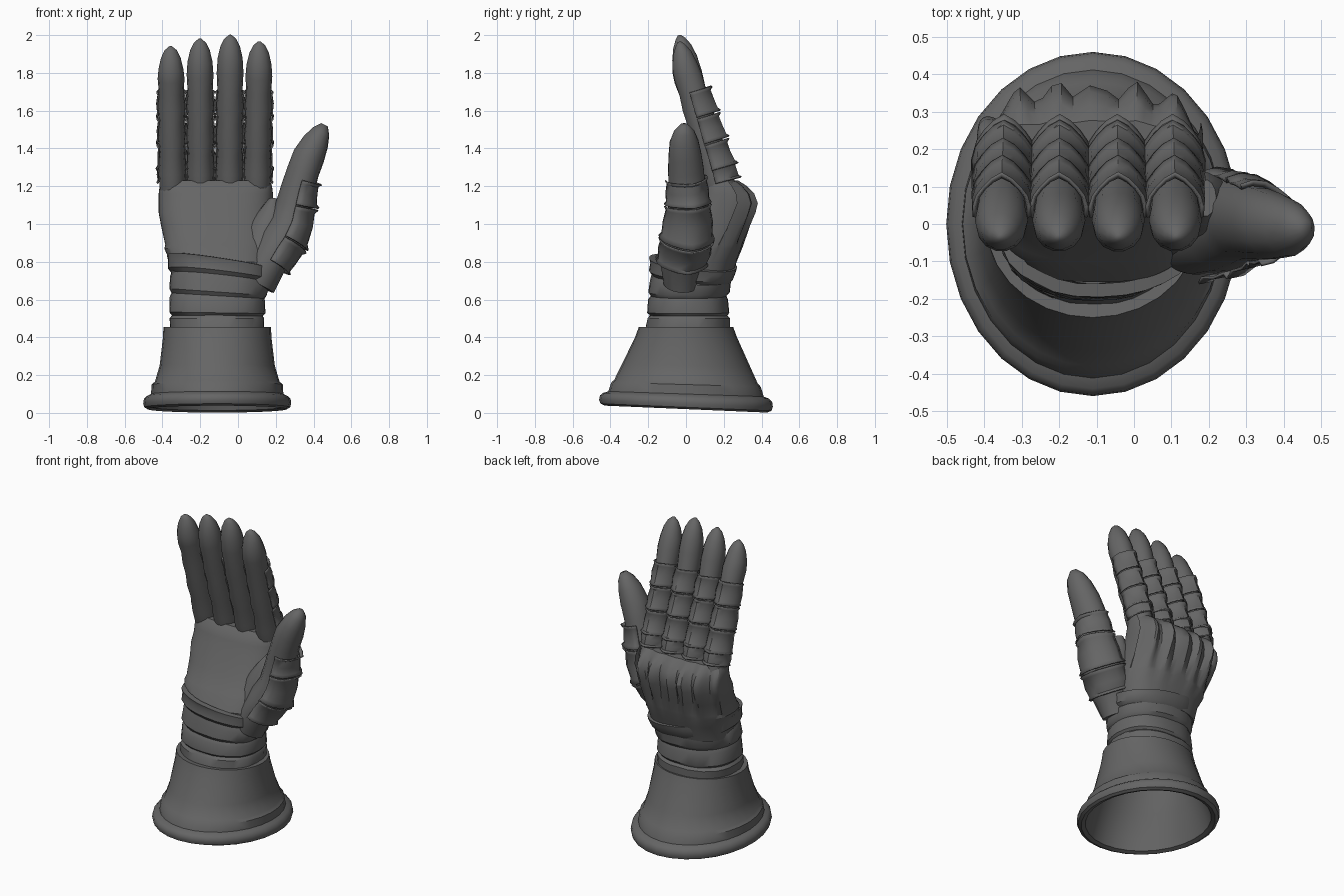
import bpy, math, random
from mathutils import Vector

if "Cube" in bpy.data.objects:
    bpy.data.objects.remove(bpy.data.objects["Cube"])

random.seed(4)
steel = bpy.data.materials.new("dark grey")
steel.diffuse_color = (0.13, 0.13, 0.13, 1)
steel.use_nodes = True
steel.node_tree.nodes["Principled BSDF"].inputs["Base Color"].default_value = steel.diffuse_color


def loft(name, rings, closed=True, caps=(False, False), angle=40, thick=0):
    """Skin a list of equal-length rings of points."""
    n = len(rings[0])
    verts = [p for r in rings for p in r]
    faces = []
    for i in range(len(rings) - 1):
        for j in range(n if closed else n - 1):
            k = (j + 1) % n
            faces.append((i * n + j, i * n + k, (i + 1) * n + k, (i + 1) * n + j))
    if caps[0]:
        faces.append(tuple(reversed(range(n))))
    if caps[1]:
        faces.append(tuple(range((len(rings) - 1) * n, len(rings) * n)))
    me = bpy.data.meshes.new(name)
    me.from_pydata([tuple(v) for v in verts], [], faces)
    me.materials.append(steel)
    me.shade_smooth()
    me.set_sharp_from_angle(angle=math.radians(angle))
    ob = bpy.data.objects.new(name, me)
    bpy.context.collection.objects.link(ob)
    if thick:
        m = ob.modifiers.new("thickness", 'SOLIDIFY')
        m.thickness, m.offset = thick, 0
    return ob


def oval(z, x0, x1, y0, y1, n=28, p=2.0, tilt=(0, 0), flute=0.0, jitter=0.0):
    """Horizontal superellipse ring; flute adds pointed ridges on the back."""
    cx, cy, rx, ry = (x0 + x1) / 2, (y0 + y1) / 2, (x1 - x0) / 2, (y1 - y0) / 2
    pts = []
    for i in range(n):
        a = 2 * math.pi * i / n
        c, s = math.cos(a), math.sin(a)
        k = 1 + random.uniform(-jitter, jitter)
        x = cx + k * rx * math.copysign(abs(c) ** (2 / p), c)
        y = cy + k * ry * math.copysign(abs(s) ** (2 / p), s)
        if s > 0.3:
            w = ((x + 0.31) / 0.105) % 1.0
            y -= flute * (1 - abs(2 * w - 1) ** 1.0)
        pts.append((x, y, z + tilt[0] * (x - cx) + tilt[1] * y))
    return pts


def at(path, z):
    """Interpolate (centre, rx, ry) of a path at height z."""
    for a, b in zip(path, path[1:]):
        if z <= b[2] or b is path[-1]:
            f = (z - a[2]) / (b[2] - a[2])
            return [u + f * (v - u) for u, v in zip(a, b)]


def section(path, z, back, scale=1.0, a0=0, a1=360, n=14, ridge=0.0):
    """Ring or arc perpendicular to the path; 'back' is the 90 degree direction."""
    x, y, zz, rx, ry = at(path, z)
    lo = Vector(at(path, max(z - 0.04, path[0][2]))[:3])
    hi = Vector(at(path, min(z + 0.04, path[-1][2]))[:3])
    t = (hi - lo).normalized()
    b = (Vector(back) - t * t.dot(Vector(back))).normalized()
    s = b.cross(t)
    steps = n if a1 - a0 == 360 else n - 1
    pts = []
    for i in range(n):
        a = math.radians(a0 + (a1 - a0) * i / steps)
        up = ry * scale * math.sin(a) + ridge * max(0, 1 - abs(math.cos(a)) * 1.6)
        pts.append(Vector((x, y, zz)) + s * (rx * scale * math.cos(a)) + b * up)
    return pts


def digit(name, path, back, plates):
    """Tube with a rounded tip and overlapping ridged plates on its back."""
    loft(name, [section(path, p[2], back) for p in path], caps=(True, True), angle=60)
    for i, (z0, z1) in enumerate(plates):
        rows = []
        for f, sc, rg in ((0, 1.17, .022), (.12, 1.06, .016), (.5, 1.10, .008), (.88, 1.04, .012), (1, 1.15, .02)):
            rows.append(section(path, z0 + f * (z1 - z0), back, sc, -12, 192, 11, rg))
        loft(f"{name}_plate_{i + 1}", rows, closed=False, angle=45, thick=0.008)


# Flared cuff: outer wall, rolled rim, hollow lining (z, rx, ry)
cuff = [(.45, .25, .21), (.455, .285, .25), (.40, .287, .27), (.25, .305, .34), (.165, .33, .38),
        (.15, .348, .395), (.10, .35, .412), (.09, .372, .44), (.075, .388, .456), (.05, .392, .46),
        (.03, .386, .452), (.02, .37, .43), (.03, .345, .405), (.10, .325, .385),
        (.25, .29, .325), (.44, .25, .205), (.75, .2, .16)]
loft("cuff", [oval(z, -.11 - a, -.11 + a, -b, b, 28, tilt=(0, -.045 * max(0, 1 - z / .4)))
              for z, a, b in cuff], caps=(False, True))

# Wrist with slanted cloth folds and a lip across the palm (z, x0, x1, y0, y1)
wrist = [(.44, -.36, .14, -.215, .235), (.50, -.365, .14, -.205, .235), (.515, -.35, .13, -.19, .22),
         (.53, -.365, .145, -.205, .23), (.60, -.36, .145, -.20, .222), (.62, -.35, .14, -.185, .215),
         (.64, -.365, .155, -.20, .232), (.70, -.36, .165, -.19, .238), (.715, -.35, .16, -.18, .235),
         (.735, -.37, .18, -.195, .252), (.775, -.372, .19, -.19, .265), (.80, -.375, .195, -.195, .27),
         (.805, -.35, .17, -.16, .25)]
loft("wrist", [oval(*w, n=32, p=2.3, tilt=(-.5 * max(0, w[0] - .5), -.1 * (w[0] > .7)), jitter=.012)
               for w in wrist], angle=35)

# Palm and fluted knuckle guard
hand = [(.70, -.35, .15, -.14, .235, 0), (.80, -.36, .17, -.155, .268, 0), (.87, -.39, .18, -.115, .298, .01),
        (.89, -.385, .18, -.10, .305, .015), (.98, -.405, .18, -.035, .345, .04), (1.06, -.42, .183, .0, .378, .055),
        (1.11, -.42, .185, .03, .392, .065), (1.16, -.42, .185, .05, .372, .055), (1.20, -.415, .18, .07, .33, .035),
        (1.23, -.40, .17, .10, .28, .01)]
loft("palm", [oval(*h[:5], n=80, p=2.7, flute=h[5]) for h in hand], caps=(True, True), angle=30)

# Four fingers: (x, tip height)
names = ("little", "ring", "middle", "index")
for nm, x, tip in zip(names, (-.352, -.2, -.043, .108), (1.94, 1.98, 2.0, 1.965)):
    d = tip - 2.0
    pts = [(1.12, .20, .07, .08), (1.22, .175, .07, .085), (1.28, .16, .074, .088), (1.38, .13, .066, .08),
           (1.46, .105, .073, .085), (1.54, .082, .066, .078), (1.62, .058, .072, .08), (1.70, .035, .066, .074),
           (1.80 + d * .5, .010, .071, .076), (1.88 + d, -.008, .066, .068), (1.94 + d, -.020, .052, .05),
           (1.98 + d, -.030, .032, .027), (2.0 + d, -.036, .008, .008)]
    spread = (x + .122) * .06
    path = [(x + spread * (z - 1.6), y, z, a, b) for z, y, a, b in pts]
    digit(nm + "_finger", path, (0, 1, 0), [(1.22, 1.30), (1.29, 1.42), (1.43, 1.56), (1.57, 1.70)])

# Thumb
thumb = [(.10, -.03, .68, .09, .10), (.16, -.02, .80, .12, .10), (.225, 0, .90, .13, .115),
         (.275, .01, 1.0, .12, .105), (.298, .01, 1.10, .108, .098), (.32, .005, 1.20, .10, .088),
         (.345, 0, 1.28, .098, .085), (.375, -.005, 1.36, .09, .085), (.412, -.01, 1.435, .078, .07),
         (.44, -.01, 1.49, .055, .048), (.458, -.01, 1.525, .02, .02)]
digit("thumb", thumb, (1, .25, 0), [(.80, .92), (.93, 1.10), (1.11, 1.24)])

# Web of leather between thumb and palm
web = [(.12, .0, .80, .11, .10), (.16, .04, .95, .12, .09), (.185, .06, 1.06, .075, .08), (.19, .07, 1.13, .03, .05)]
loft("thumb_web", [section(web, w[2], (0, 1, 0)) for w in web], caps=(True, True), angle=60)
